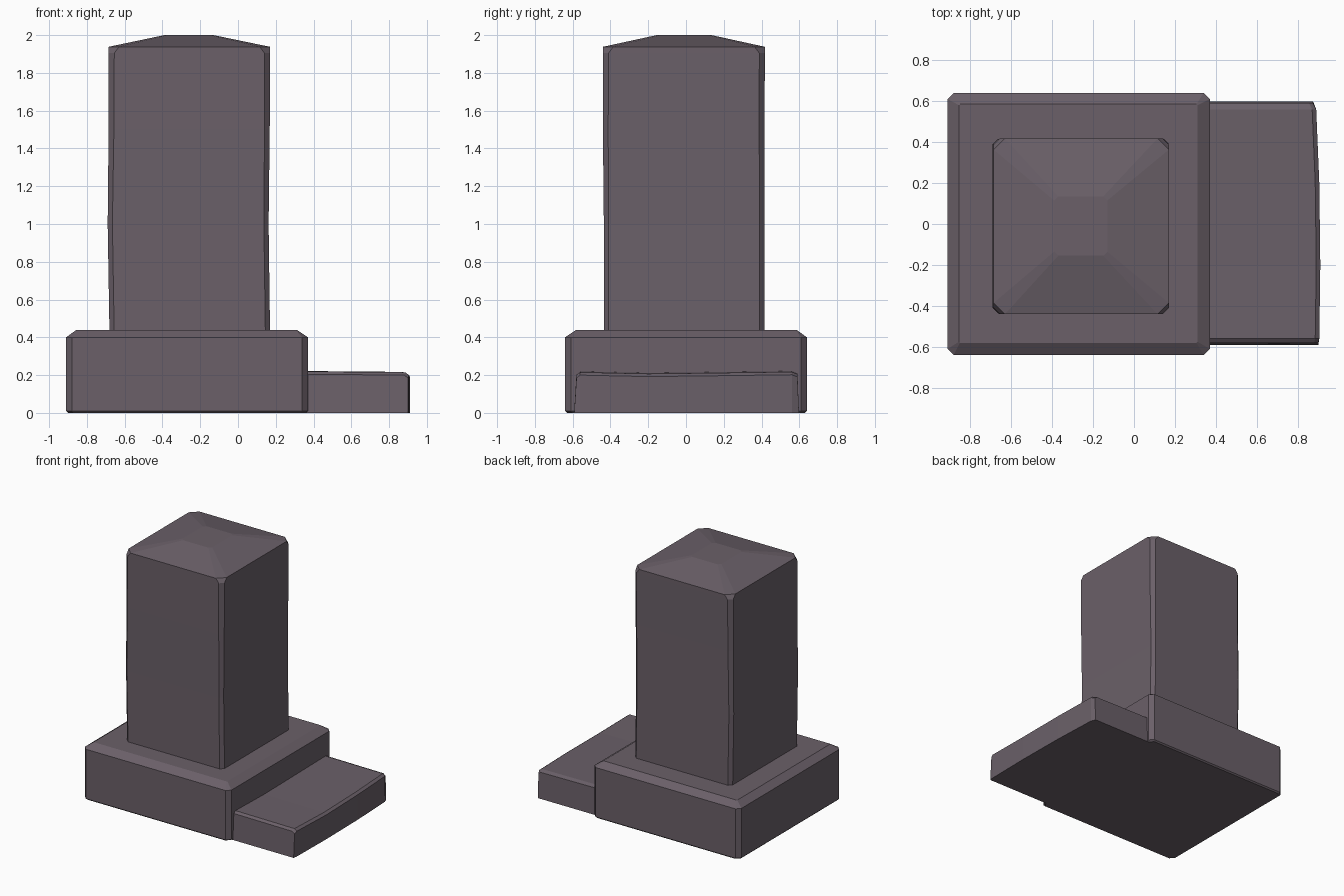
import bpy
import bmesh

cube = bpy.data.objects.get("Cube")
if cube:
    bpy.data.objects.remove(cube, do_unlink=True)

stone = bpy.data.materials.new("dark_mauve_stone")
stone.use_nodes = True
COLOUR = (0.145, 0.117, 0.140, 1)
stone.diffuse_color = COLOUR
bsdf = stone.node_tree.nodes["Principled BSDF"]
bsdf.inputs["Base Color"].default_value = COLOUR
bsdf.inputs["Roughness"].default_value = 0.9


def loft(name, rings):
    """Skin a closed solid through rings of equal point count."""
    bm = bmesh.new()
    loops = [[bm.verts.new(p) for p in ring] for ring in rings]
    n = len(loops[0])
    for a, b in zip(loops, loops[1:]):
        for i in range(n):
            j = (i + 1) % n
            bm.faces.new((a[i], a[j], b[j], b[i]))
    bm.faces.new(loops[0][::-1])
    bm.faces.new(loops[-1])
    bmesh.ops.recalc_face_normals(bm, faces=bm.faces[:])
    mesh = bpy.data.meshes.new(name)
    bm.to_mesh(mesh)
    bm.free()
    mesh.materials.append(stone)
    obj = bpy.data.objects.new(name, mesh)
    bpy.context.collection.objects.link(obj)
    return obj


def cut_rect(x0, x1, y0, y1, z, c):
    """Horizontal rectangle with its corners cut off by c."""
    return [(x0 + c, y0, z), (x1 - c, y0, z), (x1, y0 + c, z), (x1, y1 - c, z),
            (x1 - c, y1, z), (x0 + c, y1, z), (x0, y1 - c, z), (x0, y0 + c, z)]


# Square plinth with a chamfered top rim
loft("plinth", [
    cut_rect(-0.90, 0.36, -0.63, 0.63, 0.0, 0.03),
    cut_rect(-0.91, 0.37, -0.64, 0.64, 0.01, 0.03),
    cut_rect(-0.91, 0.37, -0.64, 0.64, 0.40, 0.03),
    cut_rect(-0.855, 0.31, -0.58, 0.585, 0.44, 0.005),
])

# Slightly uneven pillar with a shallow domed cap
loft("pillar", [
    cut_rect(-0.68, 0.17, -0.435, 0.415, 0.40, 0.025),
    cut_rect(-0.69, 0.162, -0.435, 0.415, 1.00, 0.025),
    cut_rect(-0.685, 0.168, -0.44, 0.415, 1.50, 0.028),
    cut_rect(-0.685, 0.17, -0.44, 0.418, 1.905, 0.03),
    cut_rect(-0.685, 0.17, -0.44, 0.418, 1.938, 0.055),
    cut_rect(-0.39, -0.13, -0.155, 0.135, 2.0, 0.02),
])


# Low step beside the plinth, its outer edge gently bowed
def step_section(y, outer, top, lean):
    return [(0.30, y - lean, 0), (outer, y - lean, 0), (outer, y, top - 0.02),
            (outer - 0.02, y, top - 0.005), (0.30, y, top)]


loft("side_step", [
    step_section(-0.58, 0.90, 0.205, 0.012),
    step_section(-0.56, 0.905, 0.22, 0),
    step_section(-0.20, 0.91, 0.212, 0),
    step_section(0.20, 0.905, 0.217, 0),
    step_section(0.56, 0.89, 0.222, 0),
    step_section(0.59, 0.875, 0.21, -0.008),
])
